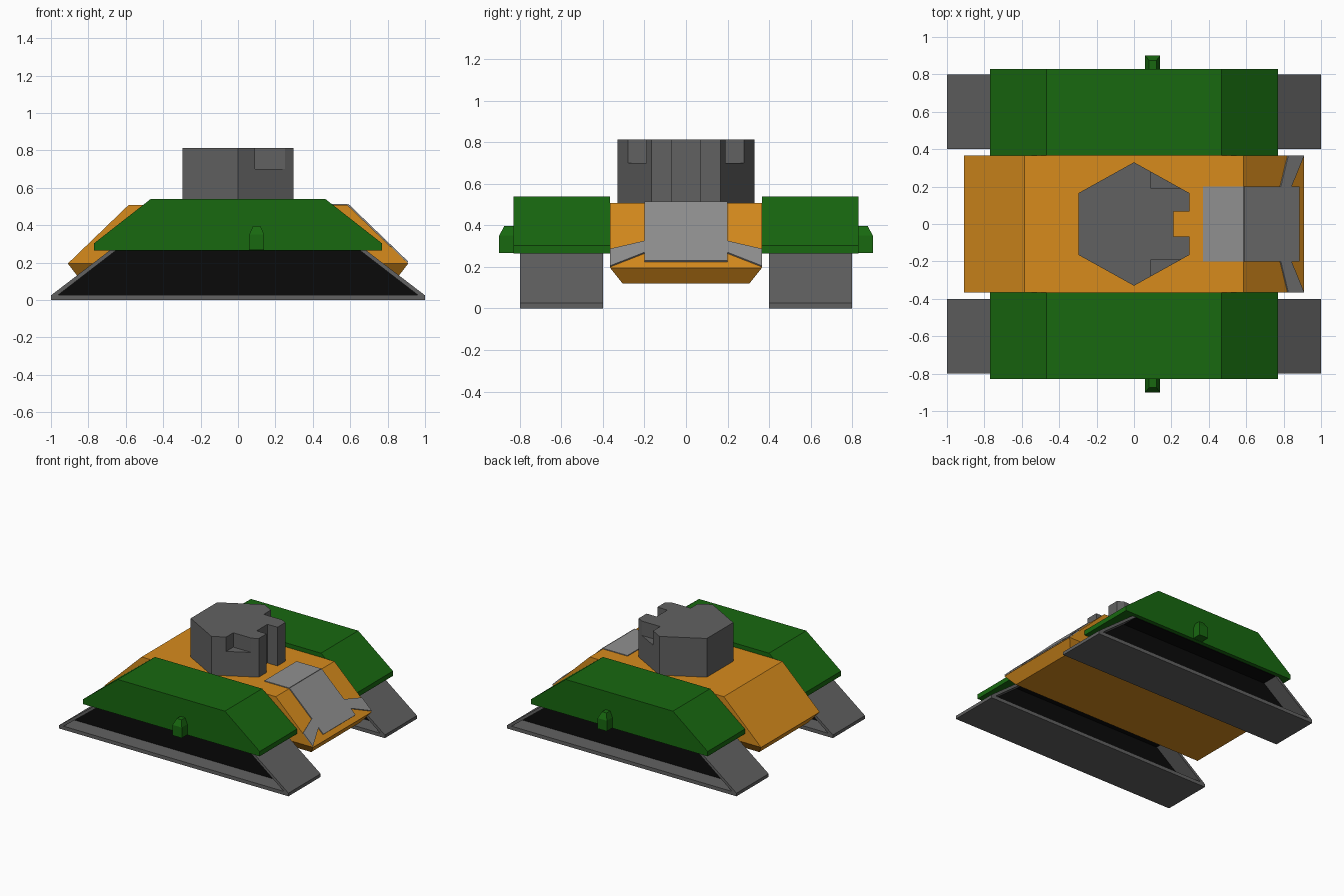
import bpy, bmesh, math
from mathutils import Vector

if "Cube" in bpy.data.objects:
    bpy.data.objects.remove(bpy.data.objects["Cube"])


def material(name, rgb):
    m = bpy.data.materials.new(name)
    m.diffuse_color = (*rgb, 1)
    m.use_nodes = True
    m.node_tree.nodes["Principled BSDF"].inputs["Base Color"].default_value = m.diffuse_color
    return m


ORANGE = material("orange", (0.68, 0.26, 0.012))
GREEN = material("green", (0.009, 0.14, 0.005))
DARK = material("dark_grey", (0.12, 0.12, 0.12))
LIGHT = material("light_grey", (0.28, 0.28, 0.28))
BLACK = material("black", (0.003, 0.003, 0.003))


def loft(name, loops, mat):
    """Closed solid through a stack of equal-length loops of 3D points."""
    bm = bmesh.new()
    rings = [[bm.verts.new(p) for p in loop] for loop in loops]
    n = len(rings[0])
    for a, b in zip(rings, rings[1:]):
        for i in range(n):
            j = (i + 1) % n
            bm.faces.new((a[i], a[j], b[j], b[i]))
    bm.faces.new(rings[0][::-1])
    bm.faces.new(rings[-1])
    bmesh.ops.recalc_face_normals(bm, faces=bm.faces)
    me = bpy.data.meshes.new(name)
    bm.to_mesh(me)
    bm.free()
    me.materials.append(mat)
    ob = bpy.data.objects.new(name, me)
    bpy.context.collection.objects.link(ob)
    return ob


def prism(name, pts, vec, mat):
    return loft(name, [pts, [Vector(p) + Vector(vec) for p in pts]], mat)


def side_prism(name, profile, y0, y1, mat):
    return prism(name, [(x, y0, z) for x, z in profile], (0, y1 - y0, 0), mat)


def rect(x0, x1, y0, y1, z):
    return [(x0, y0, z), (x1, y0, z), (x1, y1, z), (x0, y1, z)]


def both_ends(half):
    """Complete a right-half profile with its x mirror."""
    return half + [(-x, z) for x, z in reversed(half)]


# hull with chamfered belly
loft("hull", [rect(-.852, .852, -.305, .305, .12),
              rect(-.91, .91, -.365, .365, .195),
              rect(-.585, .585, -.365, .365, .508)], ORANGE)

# raised plate on the deck and the sloped nose, with swept wings
def on_slope(x, y):
    return (x, y, .508 - (x - .585) * .963)


half = [(.585, .2), (.78, .2), (.82, .365), (.905, .365), (.838, .2), (.88, .2)]
outline = half + [(x, -y) for x, y in reversed(half)]
prism("nose_plate", [on_slope(x, y) for x, y in outline], (.005, 0, .006), LIGHT)
prism("deck_plate", rect(.37, .585, -.2, .2, .506), (0, 0, .008), LIGHT)

# hexagonal turret with a front slot and two corner notches
hexagon = [(0, -.33), (.297, -.165), (.297, .165), (0, .33), (-.297, .165), (-.297, -.165)]
turret = prism("turret", [(x, y, .5) for x, y in hexagon], (0, 0, .313), DARK)
cutters = [prism("slot_cutter", rect(.21, .5, -.067, .067, .4), (0, 0, .6), DARK)]
for s in (-1, 1):
    cutters.append(prism("notch_cutter", rect(.092, .5, min(s * .19, s * .5),
                         max(s * .19, s * .5), .7), (0, 0, .3), DARK))
bpy.context.view_layer.objects.active = turret
for c in cutters:
    mod = turret.modifiers.new("cut", 'BOOLEAN')
    mod.operation, mod.solver, mod.object = 'DIFFERENCE', 'EXACT', c
    bpy.ops.object.modifier_apply(modifier=mod.name)
    bpy.data.objects.remove(c)

# tracks, covers and side knobs on both sides
cover = both_ends([(.77, .265), (.77, .303), (.467, .54)])
belt = both_ends([(1, 0), (1, .025), (.64, .3), (.607, .3), (.96, .028)])
core = both_ends([(.96, .028), (.607, .3)])
ceiling = both_ends([(.665, .261), (.62, .295)])
for s, side in ((-1, "front"), (1, "back")):
    side_prism(side + "_track_belt", belt, s * .4, s * .8, DARK)
    side_prism(side + "_track_core", core, s * .53, s * .67, BLACK)
    side_prism(side + "_track_ceiling", ceiling, s * .402, s * .798, BLACK)
    side_prism(side + "_track_cover", cover, s * .366, s * .83, GREEN)
    loft(side + "_side_knob", [rect(.06, .14, s * .8, s * .9, .267),
                               rect(.06, .14, s * .8, s * .9, .35),
                               rect(.08, .12, s * .8, s * .875, .396)], GREEN)
